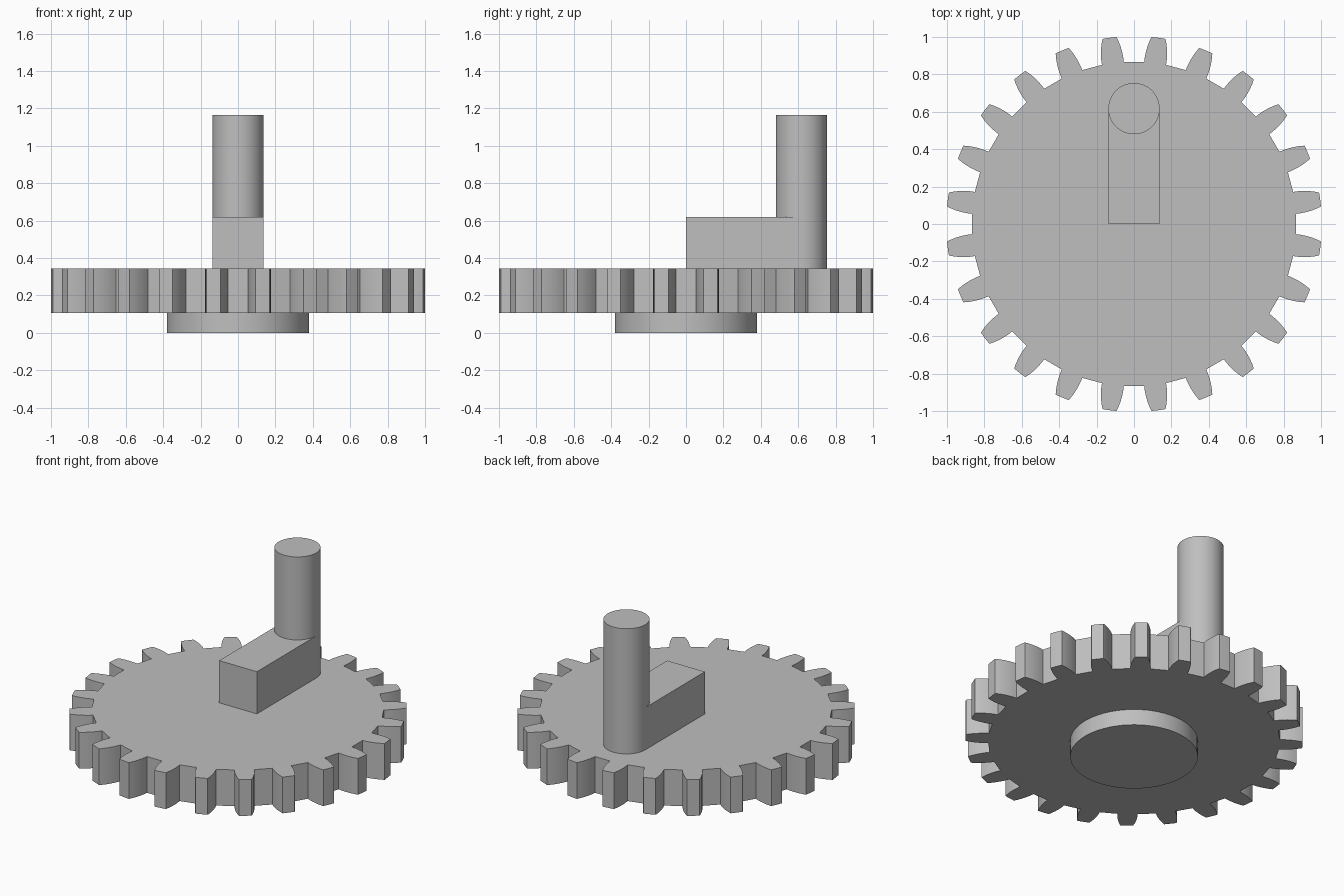
import bpy, bmesh, math

cube = bpy.data.objects.get("Cube")
if cube:
    bpy.data.objects.remove(cube, do_unlink=True)

# Single plain grey finish
grey = bpy.data.materials.new("plain_grey")
grey.use_nodes = True
grey.diffuse_color = (0.52, 0.52, 0.52, 1)
grey.node_tree.nodes["Principled BSDF"].inputs["Base Color"].default_value = (0.52, 0.52, 0.52, 1)


def extrude_outline(name, outline, bottom, top):
    """Extrude a closed counter-clockwise outline between two heights."""
    bm = bmesh.new()
    base = bm.faces.new([bm.verts.new((x, y, bottom)) for x, y in outline])
    grown = bmesh.ops.extrude_face_region(bm, geom=[base], use_keep_orig=True)
    moved = [v for v in grown["geom"] if isinstance(v, bmesh.types.BMVert)]
    bmesh.ops.translate(bm, verts=moved, vec=(0, 0, top - bottom))
    bmesh.ops.recalc_face_normals(bm, faces=bm.faces)
    mesh = bpy.data.meshes.new(name)
    bm.to_mesh(mesh)
    bm.free()
    mesh.materials.append(grey)
    obj = bpy.data.objects.new(name, mesh)
    bpy.context.collection.objects.link(obj)
    bpy.ops.object.select_all(action="DESELECT")
    obj.select_set(True)
    bpy.context.view_layer.objects.active = obj
    bpy.ops.object.shade_smooth_by_angle(angle=math.radians(30))
    return obj


def polar(radius, degrees, cy=0):
    a = math.radians(degrees)
    return radius * math.cos(a), cy + radius * math.sin(a)


def circle(radius, cy=0, sides=64):
    return [polar(radius, 360 * i / sides, cy) for i in range(sides)]


# Gear wheel: curved tooth flank given as (radius, half angle), root to tip
TEETH = 24
flank = [(0.868, 3.9), (0.895, 3.8), (0.92, 3.58), (0.95, 3.2), (0.98, 2.68), (1.004, 2.15)]
outline = []
for i in range(TEETH):
    centre = (i + 0.5) * 360 / TEETH
    outline += [polar(r, centre - half) for r, half in flank]
    outline.append(polar(1.004, centre))
    outline += [polar(r, centre + half) for r, half in reversed(flank)]
extrude_outline("gear_wheel", outline, 0.105, 0.343)

# Round hub beneath the wheel
extrude_outline("bottom_hub", circle(0.38), 0, 0.105)

# Crank arm and upright handle pin
HALF, PIN_Y = 0.137, 0.617
extrude_outline("crank_arm", [(-HALF, 0), (HALF, 0), (HALF, PIN_Y), (-HALF, PIN_Y)], 0.343, 0.62)
extrude_outline("handle_pin", circle(HALF, PIN_Y), 0.343, 1.165)
